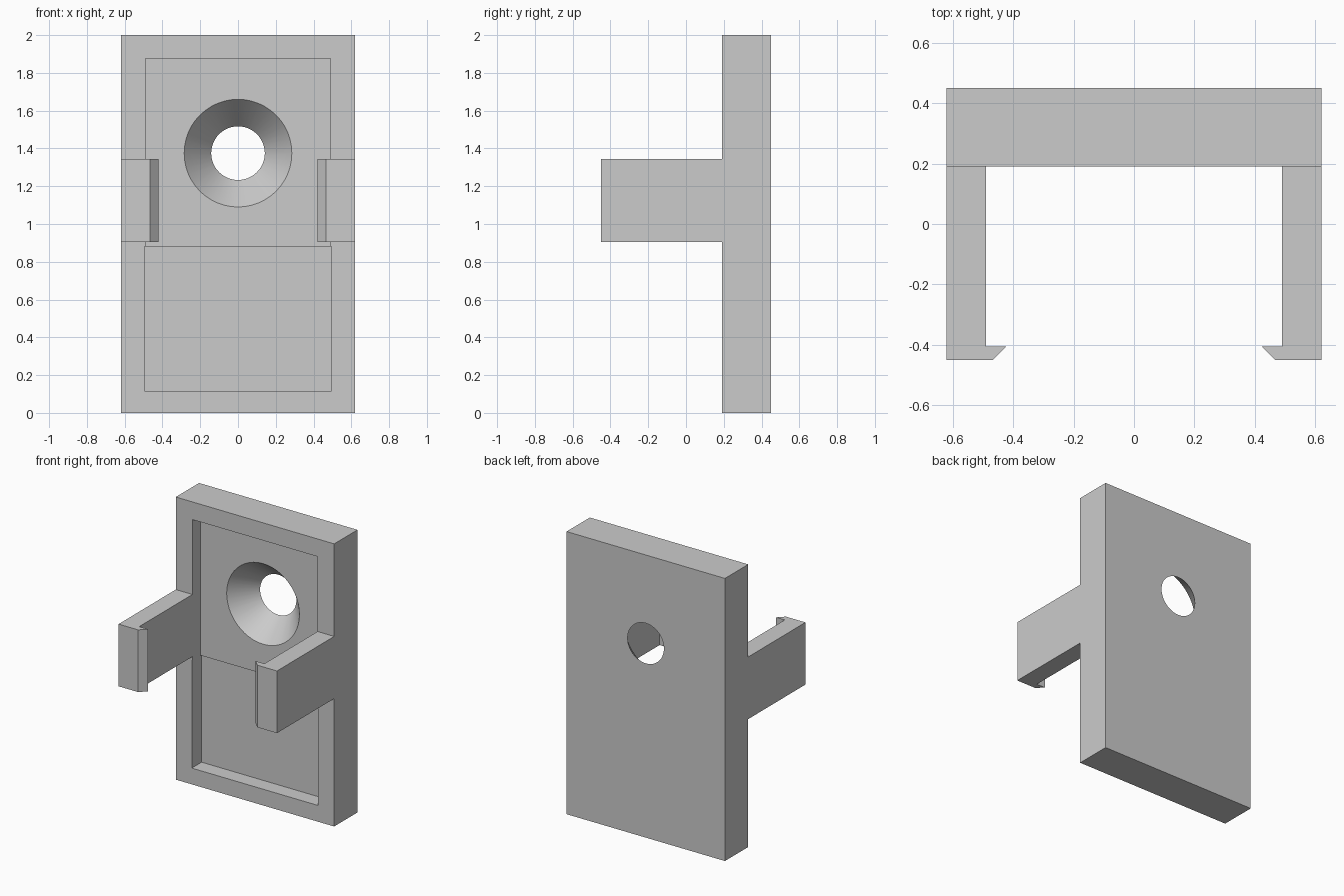
import bpy, bmesh, math
from mathutils import Matrix

if "Cube" in bpy.data.objects:
    bpy.data.objects.remove(bpy.data.objects["Cube"])


def finish(name, bm):
    bmesh.ops.recalc_face_normals(bm, faces=bm.faces[:])
    mesh = bpy.data.meshes.new(name)
    bm.to_mesh(mesh)
    bm.free()
    obj = bpy.data.objects.new(name, mesh)
    bpy.context.collection.objects.link(obj)
    return obj


def box(name, x, y, z):
    bm = bmesh.new()
    bmesh.ops.create_cube(bm, size=1)
    for v in bm.verts:
        v.co = [lo + (c + 0.5) * (hi - lo) for c, (lo, hi) in zip(v.co, (x, y, z))]
    return finish(name, bm)


def extrude_profile(name, points, z0, z1):
    bm = bmesh.new()
    face = bm.faces.new([bm.verts.new((x, y, z0)) for x, y in points])
    out = bmesh.ops.extrude_face_region(bm, geom=[face])
    for v in out["geom"]:
        if isinstance(v, bmesh.types.BMVert):
            v.co.z = z1
    return finish(name, bm)


def combine(target, tool, operation):
    mod = target.modifiers.new(tool.name, 'BOOLEAN')
    mod.operation, mod.solver, mod.object = operation, 'EXACT', tool
    bpy.context.view_layer.objects.active = target
    bpy.ops.object.modifier_apply(modifier=mod.name)
    bpy.data.objects.remove(tool)


FRONT, BACK = 0.19, 0.45
UPPER_FLOOR, LOWER_FLOOR = 0.28, 0.30

# Back plate
plate = box("clip_plate", (-0.62, 0.62), (FRONT, BACK), (0, 2))

# Two clip arms with inward hooks, mirrored
arm = [(0.62, 0.25), (0.62, -0.45), (0.467, -0.45), (0.422, -0.405),
       (0.49, -0.405), (0.49, 0.25)]
for side in (1, -1):
    part = extrude_profile("clip_arm", [(side * x, y) for x, y in arm], 0.905, 1.345)
    combine(plate, part, 'UNION')

# Stepped recess in the front
combine(plate, box("upper_recess", (-0.49, 0.49), (0.1, UPPER_FLOOR), (0.8, 1.875)), 'DIFFERENCE')
combine(plate, box("lower_recess", (-0.495, 0.495), (0.1, LOWER_FLOOR), (0.115, 0.88)), 'DIFFERENCE')

# Countersunk screw hole, cone extended a little past both surfaces
slope = (0.285 - 0.142) / (BACK - UPPER_FLOOR)
extra = 0.02
bm = bmesh.new()
bmesh.ops.create_cone(
    bm, cap_ends=True, segments=48,
    radius1=0.285 + slope * extra, radius2=0.142 - slope * extra,
    depth=BACK - UPPER_FLOOR + 2 * extra,
    matrix=Matrix.Translation((0, (BACK + UPPER_FLOOR) / 2, 1.375))
    @ Matrix.Rotation(-math.pi / 2, 4, 'X'))
combine(plate, finish("screw_hole", bm), 'DIFFERENCE')

# Smooth cone, crisp edges
plate.select_set(True)
bpy.context.view_layer.objects.active = plate
bpy.ops.object.shade_smooth_by_angle(angle=math.radians(30))
